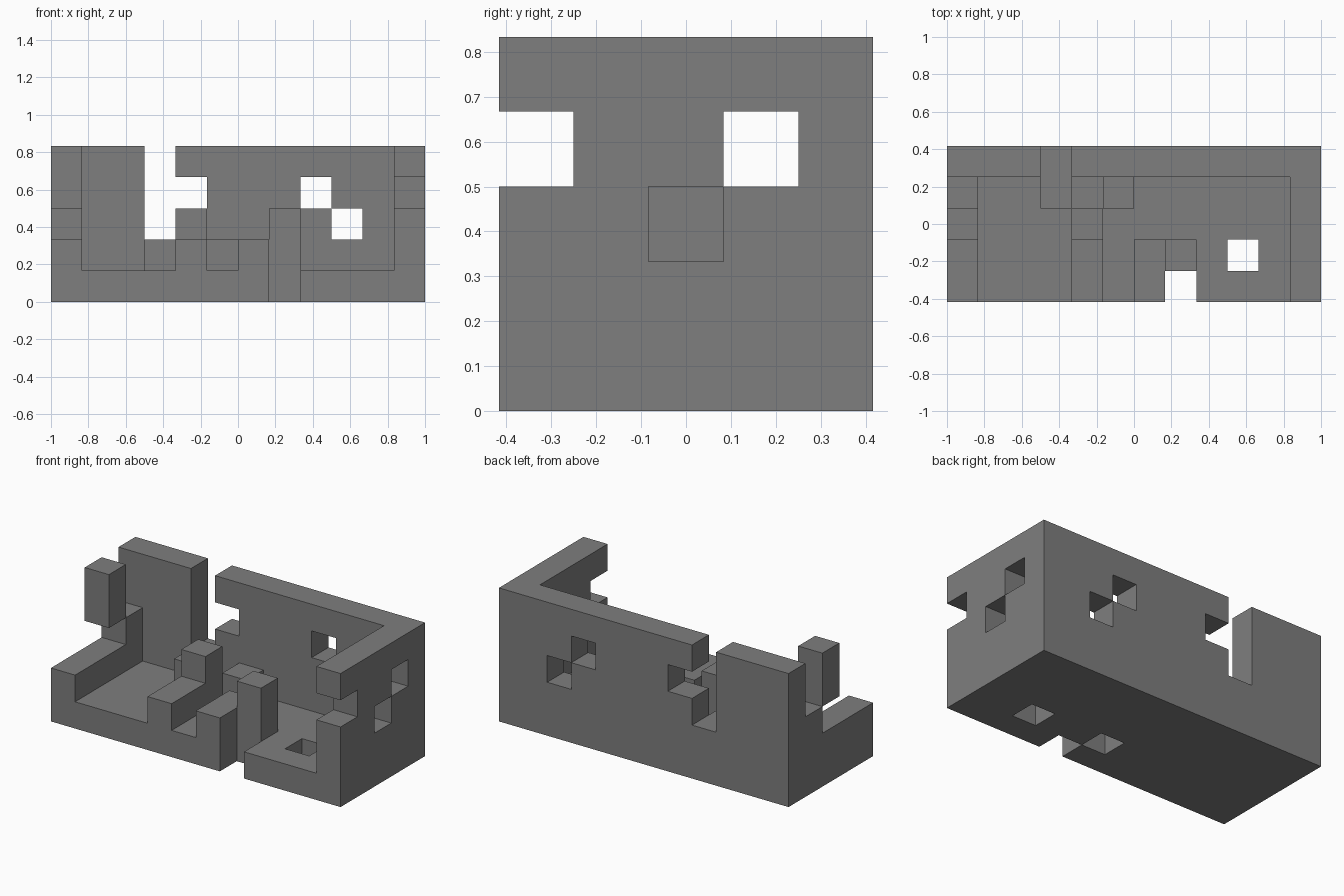
import bpy
import bmesh
from mathutils import Vector
from itertools import product

cube = bpy.data.objects.get("Cube")
if cube:
    bpy.data.objects.remove(cube, do_unlink=True)

UNIT = 1 / 6                       # edge of one block
ORIGIN = Vector((-1, -2.5 * UNIT, 0))

stone = bpy.data.materials.new("stone_grey")
stone.use_nodes = True
GREY = (0.21, 0.21, 0.21, 1)
stone.diffuse_color = GREY
stone.node_tree.nodes["Principled BSDF"].inputs["Base Color"].default_value = GREY


def blocks(x, y, z):
    """All block positions in the inclusive ranges."""
    return set(product(*(range(a, b + 1) for a, b in (x, y, z))))


def one(x, y, z):
    return blocks((x, x), (y, y), (z, z))


# Floor slab with a front notch and two holes
floor = blocks((0, 11), (0, 4), (0, 0)) - one(7, 0, 0) - one(6, 1, 0) - one(9, 1, 0)

# Back wall with a tall gap, a side notch and two windows
back_wall = blocks((0, 11), (4, 4), (1, 4)) - blocks((3, 3), (4, 4), (2, 4))
back_wall -= one(4, 4, 3) | one(8, 4, 3) | one(9, 4, 2)

# Right-hand end wall with two windows and a front notch
east_wall = blocks((11, 11), (0, 3), (1, 4))
east_wall -= one(11, 0, 3) | one(11, 3, 3) | one(11, 2, 2)

parts = {
    "floor": floor,
    "back_wall": back_wall,
    "east_wall": east_wall,
    "west_low_wall": blocks((0, 0), (0, 3), (1, 1)) | one(0, 3, 2),
    "west_floating_post": blocks((0, 0), (2, 2), (3, 4)),
    "inner_wall": blocks((4, 4), (0, 2), (1, 1)) | one(4, 2, 2),
    "gap_step": one(3, 3, 1),
    "inner_step": one(5, 3, 1),
    "front_ledge": blocks((6, 6), (0, 1), (1, 1)),
    "notch_pillar": blocks((7, 7), (1, 1), (1, 2)),
}
solid = set().union(*parts.values())


def build(name, cells):
    """Mesh only the block sides that face open space."""
    bm = bmesh.new()
    for cell in sorted(cells):
        centre = Vector(cell) + Vector((0.5, 0.5, 0.5))
        for axis, sign in product(range(3), (-1, 1)):
            step = Vector((0, 0, 0))
            step[axis] = sign
            if tuple(int(c + s) for c, s in zip(cell, step)) in solid:
                continue
            u = Vector((0, 0, 0))
            u[(axis + 1) % 3] = 0.5
            v = step.cross(u)
            corners = (-u - v, u - v, u + v, v - u)
            bm.faces.new([bm.verts.new(ORIGIN + UNIT * (centre + step / 2 + c))
                          for c in corners])
    bmesh.ops.remove_doubles(bm, verts=bm.verts[:], dist=UNIT / 100)
    mesh = bpy.data.meshes.new(name)
    bm.to_mesh(mesh)
    bm.free()
    mesh.materials.append(stone)
    bpy.context.collection.objects.link(bpy.data.objects.new(name, mesh))


for part_name, part_cells in parts.items():
    build(part_name, part_cells)
